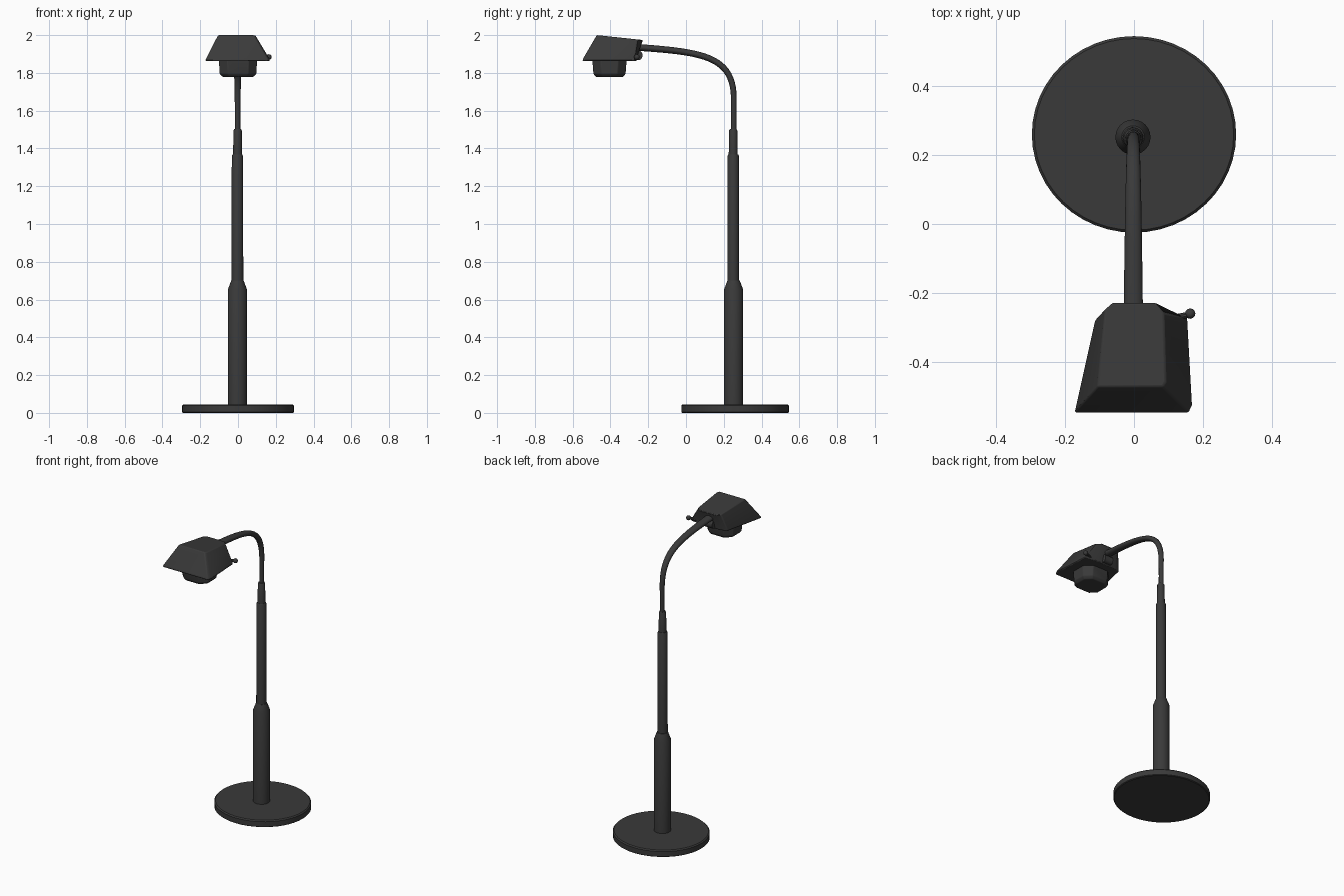
import bpy, bmesh, math
from mathutils import Vector
from mathutils.geometry import interpolate_bezier

if "Cube" in bpy.data.objects:
    bpy.data.objects.remove(bpy.data.objects["Cube"])

mat = bpy.data.materials.new("charcoal grey")
mat.diffuse_color = (0.042, 0.042, 0.042, 1)
mat.use_nodes = True
mat.node_tree.nodes["Principled BSDF"].inputs["Base Color"].default_value = mat.diffuse_color


def finish(name, bm, bevel=0.0, angle=35):
    bmesh.ops.recalc_face_normals(bm, faces=bm.faces)
    me = bpy.data.meshes.new(name)
    bm.to_mesh(me)
    bm.free()
    me.materials.append(mat)
    ob = bpy.data.objects.new(name, me)
    bpy.context.collection.objects.link(ob)
    bpy.ops.object.select_all(action='DESELECT')
    ob.select_set(True)
    bpy.context.view_layer.objects.active = ob
    if bevel:
        m = ob.modifiers.new("bevel", 'BEVEL')
        m.width = bevel
        m.segments = 2
        m.limit_method = 'ANGLE'
        m.angle_limit = math.radians(30)
    bpy.ops.object.shade_smooth_by_angle(angle=math.radians(angle))
    return ob


def loft(rings):
    """Skin a list of closed point rings and cap both ends."""
    bm = bmesh.new()
    vs = [[bm.verts.new(p) for p in r] for r in rings]
    n = len(rings[0])
    for a, b in zip(vs, vs[1:]):
        for i in range(n):
            j = (i + 1) % n
            bm.faces.new((a[i], a[j], b[j], b[i]))
    bm.faces.new(vs[0][::-1])
    bm.faces.new(vs[-1])
    return bm


def lathe(profile, cx, cy, n, sx=1.0):
    return loft([[(cx + r * sx * math.cos(2 * math.pi * i / n),
                   cy + r * math.sin(2 * math.pi * i / n), z)
                  for i in range(n)] for r, z in profile])


def tube(path, widths, n=16):
    """Elliptical tube; widths are (half width, half thickness) per point."""
    rings = []
    for k, p in enumerate(path):
        t = (path[min(k + 1, len(path) - 1)] - path[max(k - 1, 0)]).normalized()
        side = Vector((1, 0, 0)) if abs(t.x) < 0.7 else Vector((0, 1, 0))
        up = t.cross(side).normalized()
        side = up.cross(t).normalized()
        w, h = widths[k]
        rings.append([p + side * w * math.cos(2 * math.pi * i / n)
                      + up * h * math.sin(2 * math.pi * i / n) for i in range(n)])
    return loft(rings)


# round base plate
finish("base", lathe([(0.28, 0), (0.285, 0.004), (0.285, 0.038), (0.278, 0.045)],
                     0, 0.26, 48, 1.04))

# stepped telescopic pole
finish("lower_pole", lathe([(0.051, 0.04), (0.051, 0.652), (0.033, 0.70)], -0.003, 0.252, 24))
finish("middle_pole", lathe([(0.031, 0.69), (0.030, 1.36), (0.026, 1.368)], -0.003, 0.25, 24))
finish("upper_pole", lathe([(0.024, 1.36), (0.022, 1.495), (0.018, 1.502)], -0.002, 0.25, 20))

# curved gooseneck, growing wider towards the head
path = [Vector((-0.002, 0.252, 1.48)), Vector((-0.002, 0.253, 1.56))]
path += interpolate_bezier(Vector((-0.002, 0.253, 1.64)), Vector((-0.002, 0.262, 1.89)),
                           Vector((-0.002, 0.1, 1.91)), Vector((-0.002, -0.27, 1.936)), 24)
last = len(path) - 1
finish("gooseneck", tube(path, [(0.014 + 0.014 * k / last, 0.015 + 0.003 * k / last)
                                for k in range(last + 1)]))

# lamp shade: tapered lid with a wider right rear corner
low = [(-.172, -.547), (.158, -.547), (.168, -.525), (.154, -.272),
       (.07, -.262), (-.07, -.262), (-.112, -.277)]
high = [(-.106, -.472), (.084, -.472), (.092, -.457), (.086, -.258),
        (.062, -.228), (-.062, -.228), (-.084, -.248)]
rings = [[(x, y, 1.862) for x, y in low],
         [(x, y, 1.872) for x, y in low],
         [(x, y, 2.0 - 0.026 * (y + 0.472) / 0.244) for x, y in high]]
finish("lamp_shade", loft(rings), 0.006)


# lamp housing below the shade, with cut corners
def cut_box(hx, hy, c, cy, z):
    return [(x, cy + y, z) for x, y in
            ((-hx + c, -hy), (hx - c, -hy), (hx, -hy + c), (hx, hy - c),
             (hx - c, hy), (-hx + c, hy), (-hx, hy - c), (-hx, -hy + c))]


finish("lamp_housing", loft([cut_box(0.101, 0.091, 0.045, -0.405, 1.87),
                             cut_box(0.097, 0.085, 0.042, -0.405, 1.795),
                             cut_box(0.082, 0.072, 0.036, -0.405, 1.779)]), 0.004)

# swivel joint behind the shade
finish("swivel_joint", tube([Vector((-0.03, -0.252, 1.893)), Vector((0.03, -0.252, 1.893))],
                            [(0.022, 0.026)] * 2))

# switch lever with a ball end
finish("switch_stem", tube([Vector((0.115, -0.272, 1.88)), Vector((0.165, -0.262, 1.884))],
                           [(0.009, 0.009)] * 2, 10))
bm = bmesh.new()
bmesh.ops.create_uvsphere(bm, u_segments=12, v_segments=8, radius=0.015)
bmesh.ops.translate(bm, verts=bm.verts, vec=(0.163, -0.26, 1.884))
finish("switch_knob", bm, angle=60)
